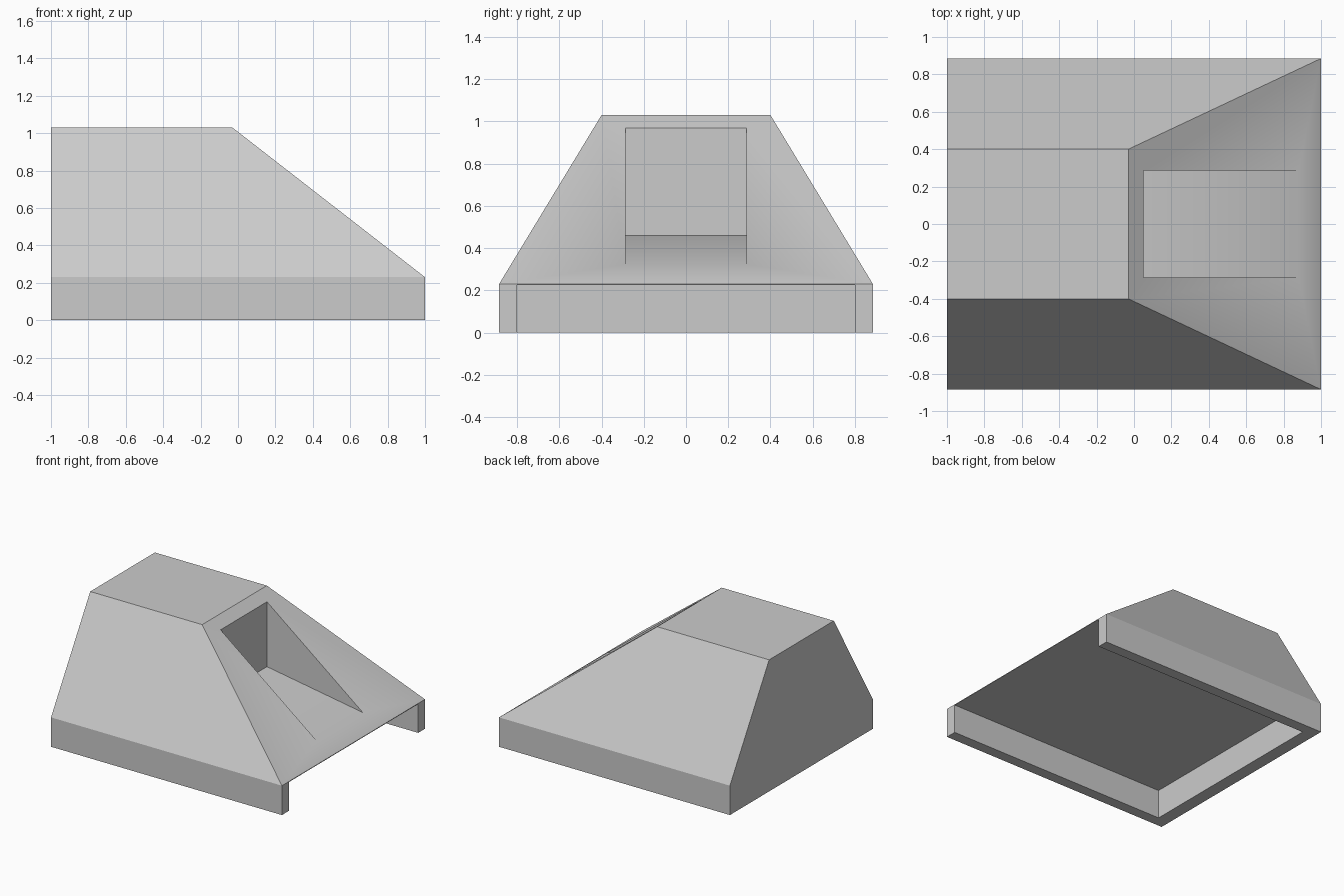
import bpy
import bmesh
import math

if "Cube" in bpy.data.objects:
    bpy.data.objects.remove(bpy.data.objects["Cube"])

grey = bpy.data.materials.new("light grey")
grey.use_nodes = True
colour = (0.6, 0.6, 0.6, 1)
grey.diffuse_color = colour
grey.node_tree.nodes["Principled BSDF"].inputs["Base Color"].default_value = colour


def mirrored_solid(name, half_points):
    """Convex solid from points that are mirrored across y = 0."""
    bm = bmesh.new()
    for x, y, z in half_points:
        for side in (-1, 1):
            bm.verts.new((x, side * y, z))
    bmesh.ops.convex_hull(bm, input=bm.verts[:])
    bmesh.ops.dissolve_limit(bm, angle_limit=0.01, verts=bm.verts[:], edges=bm.edges[:])
    bmesh.ops.recalc_face_normals(bm, faces=bm.faces[:])
    mesh = bpy.data.meshes.new(name)
    bm.to_mesh(mesh)
    bm.free()
    mesh.materials.append(grey)
    obj = bpy.data.objects.new(name, mesh)
    bpy.context.collection.objects.link(obj)
    return obj


BACK, FRONT, RIDGE = -1.0, 1.0, -0.03
BASE_W, TOP_W = 0.885, 0.4
SKIRT, TOP = 0.23, 1.03

# Housing: upright skirt with a tapered hood and a sloping end
housing = mirrored_solid("housing", [
    (x, BASE_W, z) for x in (BACK, FRONT) for z in (0, SKIRT)
] + [(x, TOP_W, TOP) for x in (BACK, RIDGE)])

# Hollow underside, open at the sloping end
underside = mirrored_solid("underside_cutter", [
    (x, 0.8, z) for x in (BACK + 0.1, FRONT + 0.2) for z in (-0.2, 0.225)
])

# Wedge recess in the slope, its floor running out into the slope
floor_back, floor_drop = 0.46, 0.165
recess = mirrored_solid("recess_cutter", [
    (x, 0.287, z)
    for x in (0.05, 0.95)
    for z in (floor_back - floor_drop * (x - 0.05), 1.3)
])

bpy.ops.object.select_all(action="DESELECT")
bpy.context.view_layer.objects.active = housing
housing.select_set(True)
for cutter in (underside, recess):
    cutter.hide_render = True
    mod = housing.modifiers.new(cutter.name, "BOOLEAN")
    mod.operation = "DIFFERENCE"
    mod.solver = "EXACT"
    mod.object = cutter
    bpy.ops.object.modifier_apply(modifier=mod.name)
    bpy.data.objects.remove(cutter)

bpy.ops.object.shade_smooth_by_angle(angle=math.radians(30))
